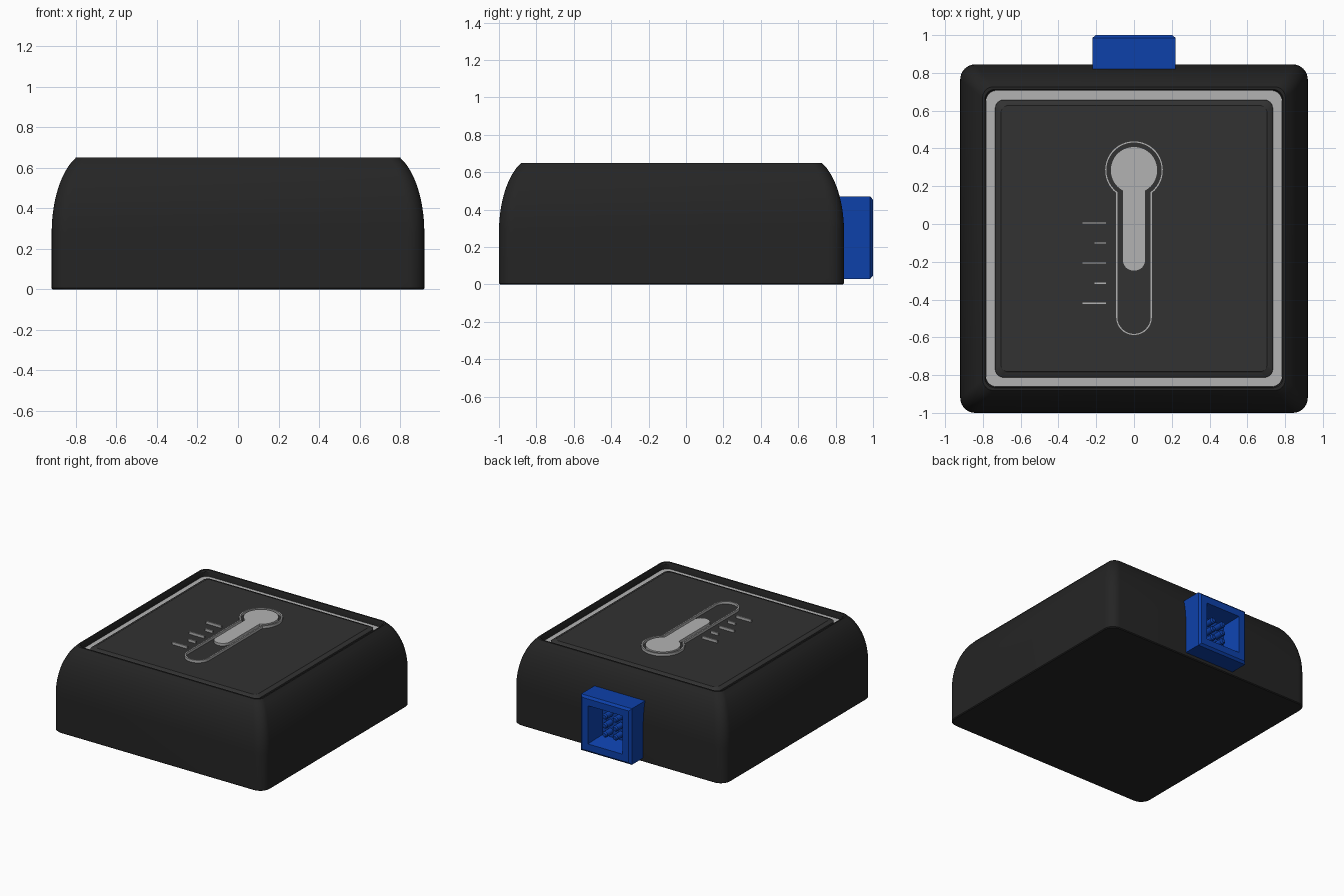
import bpy, bmesh
from math import pi, sin, cos, asin, sqrt
from mathutils import Vector

if "Cube" in bpy.data.objects:
    bpy.data.objects.remove(bpy.data.objects["Cube"])

CY = -0.0775  # middle of the housing in y


def material(name, rgb):
    m = bpy.data.materials.new(name)
    m.diffuse_color = (*rgb, 1)
    m.use_nodes = True
    m.node_tree.nodes["Principled BSDF"].inputs["Base Color"].default_value = m.diffuse_color
    return m


black = material("black_plastic", (0.018, 0.018, 0.018))
dark = material("dark_panel", (0.032, 0.032, 0.032))
light = material("light_grey", (0.45, 0.45, 0.45))
blue = material("blue_plastic", (0.004, 0.052, 0.4))


def loft(name, rings, mat, caps=True, closed=False):
    """Skin equal-length loops; cap both ends or join last to first."""
    bm = bmesh.new()
    vs = [[bm.verts.new(p) for p in r] for r in rings]
    n = len(vs[0])
    pairs = list(zip(vs, vs[1:])) + ([(vs[-1], vs[0])] if closed else [])
    for a, b in pairs:
        for i in range(n):
            j = (i + 1) % n
            bm.faces.new((a[i], a[j], b[j], b[i]))
    if caps and not closed:
        bm.faces.new(vs[0])
        bm.faces.new(vs[-1])
    bmesh.ops.recalc_face_normals(bm, faces=bm.faces)
    me = bpy.data.meshes.new(name)
    bm.to_mesh(me)
    bm.free()
    ob = bpy.data.objects.new(name, me)
    bpy.context.collection.objects.link(ob)
    me.materials.append(mat)
    bpy.ops.object.select_all(action='DESELECT')
    ob.select_set(True)
    bpy.context.view_layer.objects.active = ob
    bpy.ops.object.shade_smooth_by_angle(angle=pi / 6)
    return ob


def rounded(hx, hy, r, z, seg=8):
    """Rounded rectangle loop around the housing centre."""
    pts = []
    for k, (sx, sy) in enumerate([(1, 1), (-1, 1), (-1, -1), (1, -1)]):
        for i in range(seg + 1):
            a = (k + i / seg) * pi / 2
            pts.append((sx * (hx - r) + r * cos(a),
                        CY + sy * (hy - r) + r * sin(a), z))
    return pts


def square(h, y, zc=0.25):
    return [(sx * h, y, zc + sz * h) for sx, sz in [(1, 1), (-1, 1), (-1, -1), (1, -1)]]


def thermometer(rb, hw, y_end, z):
    """Bulb on top with a round-ended stem below."""
    yc, t = 0.285, asin(hw / rb)
    a0, a1 = -pi / 2 + t, 3 * pi / 2 - t
    pts = [(rb * cos(a), yc + rb * sin(a), z)
           for a in (a0 + (a1 - a0) * i / 48 for i in range(49))]
    pts += [(hw * cos(a), y_end + hw + hw * sin(a), z)
            for a in (pi + pi * i / 24 for i in range(25))]
    return pts


# Housing: straight walls, curved shoulders, narrow rim and a recess
HX, HY = 0.92, 0.9225
rings = [rounded(HX - 0.006, HY - 0.006, 0.08, 0), rounded(HX, HY, 0.08, 0.006)]
for i in range(13):
    s = 0.914 * i / 12
    inset = 0.2 * (1 - sqrt(1 - s * s))
    rings.append(rounded(HX - inset, HY - inset, 0.08 - inset * 0.2, 0.28 + 0.405 * s))
rings += [rounded(0.79, 0.79, 0.055, 0.65), rounded(0.785, 0.785, 0.055, 0.64),
          rounded(0.785, 0.785, 0.055, 0.585)]
loft("housing", rings, black)

# Light plate seen as a frame in the recess
loft("light_frame", [rounded(0.784, 0.784, 0.055, z) for z in (0.586, 0.603)], light)

# Raised centre panel with a softened edge
loft("top_panel", [rounded(0.735, 0.735, 0.045, 0.6), rounded(0.735, 0.735, 0.045, 0.614),
                   rounded(0.728, 0.728, 0.04, 0.62), rounded(0.708, 0.708, 0.035, 0.624),
                   rounded(0.704, 0.704, 0.035, 0.628)], dark)

# Thermometer symbol: outline and filled level
Z0, Z1 = 0.62, 0.648
loft("thermometer_outline",
     [thermometer(0.155, 0.097, -0.59, Z0), thermometer(0.155, 0.097, -0.59, Z1),
      thermometer(0.144, 0.086, -0.579, Z1), thermometer(0.144, 0.086, -0.579, Z0)],
     light, closed=True)
loft("thermometer_fill", [thermometer(0.125, 0.062, -0.25, z) for z in (Z0, Z1)], light)

# Scale marks
for i in range(5):
    y, x0, x1 = 0.005 - 0.106 * i, (-0.275, -0.212)[i % 2], -0.145
    loft(f"scale_mark_{i + 1}",
         [[(x0, y - 0.006, z), (x1, y - 0.006, z), (x1, y + 0.006, z), (x0, y + 0.006, z)]
          for z in (Z0, Z1)], light)

# Connector socket at the back
loft("connector_socket", [square(0.22, 0.80), square(0.22, 0.985), square(0.203, 1.0),
                          square(0.15, 1.0), square(0.115, 0.87)], blue)

# Connector pins, two columns of three
for i in range(6):
    x, z = (-0.045, 0.045)[i % 2], 0.25 + 0.07 * (i // 2 - 1)
    loft(f"connector_pin_{i + 1}",
         [[(x + r * cos(k * pi / 8), y, z + r * sin(k * pi / 8)) for k in range(16)]
          for y, r in ((0.86, 0.023), (0.94, 0.023), (0.95, 0.015))], blue)
